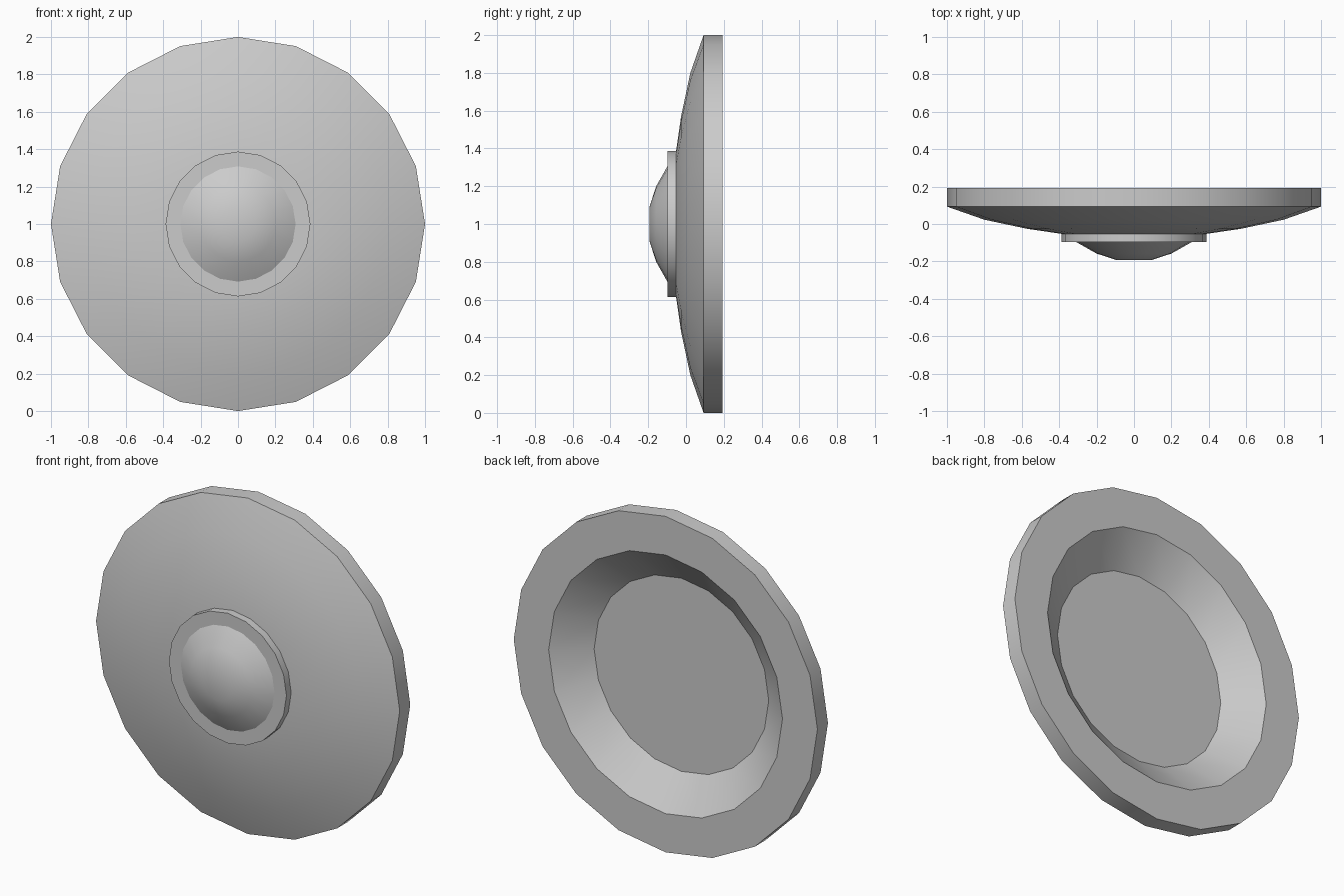
import bpy, bmesh, math

if "Cube" in bpy.data.objects:
    bpy.data.objects.remove(bpy.data.objects["Cube"])

SIDES = 20
CENTRE_Z = 1.0


def lathe(name, profile):
    """Spin (radius, y) points around the y axis; radius 0 makes a pole."""
    bm = bmesh.new()
    rings = []
    for r, y in profile:
        if r == 0:
            rings.append([bm.verts.new((0, y, CENTRE_Z))] * SIDES)
        else:
            rings.append([bm.verts.new((r * math.cos(a), y, CENTRE_Z + r * math.sin(a)))
                          for a in (2 * math.pi * i / SIDES for i in range(SIDES))])
    for a, b in zip(rings, rings[1:]):
        for i in range(SIDES):
            j = (i + 1) % SIDES
            bm.faces.new(dict.fromkeys((a[i], a[j], b[j], b[i])))
    bmesh.ops.recalc_face_normals(bm, faces=bm.faces)
    mesh = bpy.data.meshes.new(name)
    bm.to_mesh(mesh)
    bm.free()
    obj = bpy.data.objects.new(name, mesh)
    bpy.context.collection.objects.link(obj)
    bpy.ops.object.select_all(action='DESELECT')
    obj.select_set(True)
    bpy.context.view_layer.objects.active = obj
    bpy.ops.object.shade_smooth_by_angle(angle=math.radians(32))


# Dished disc: convex front, straight rim, recessed back
lathe("shield_body", [(0, -0.06), (0.37, -0.055), (0.57, -0.026), (0.80, 0.023),
                      (1.0, 0.093), (1.0, 0.192), (0.77, 0.192), (0.575, 0.043),
                      (0, 0.043)])

# Raised collar and rounded centre boss
lathe("boss_collar", [(0, -0.04), (0.387, -0.04), (0.387, -0.097), (0, -0.097)])
lathe("boss_dome", [(0, -0.09), (0.308, -0.09), (0.308, -0.097), (0.2, -0.158),
                    (0.095, -0.192), (0, -0.192)])
